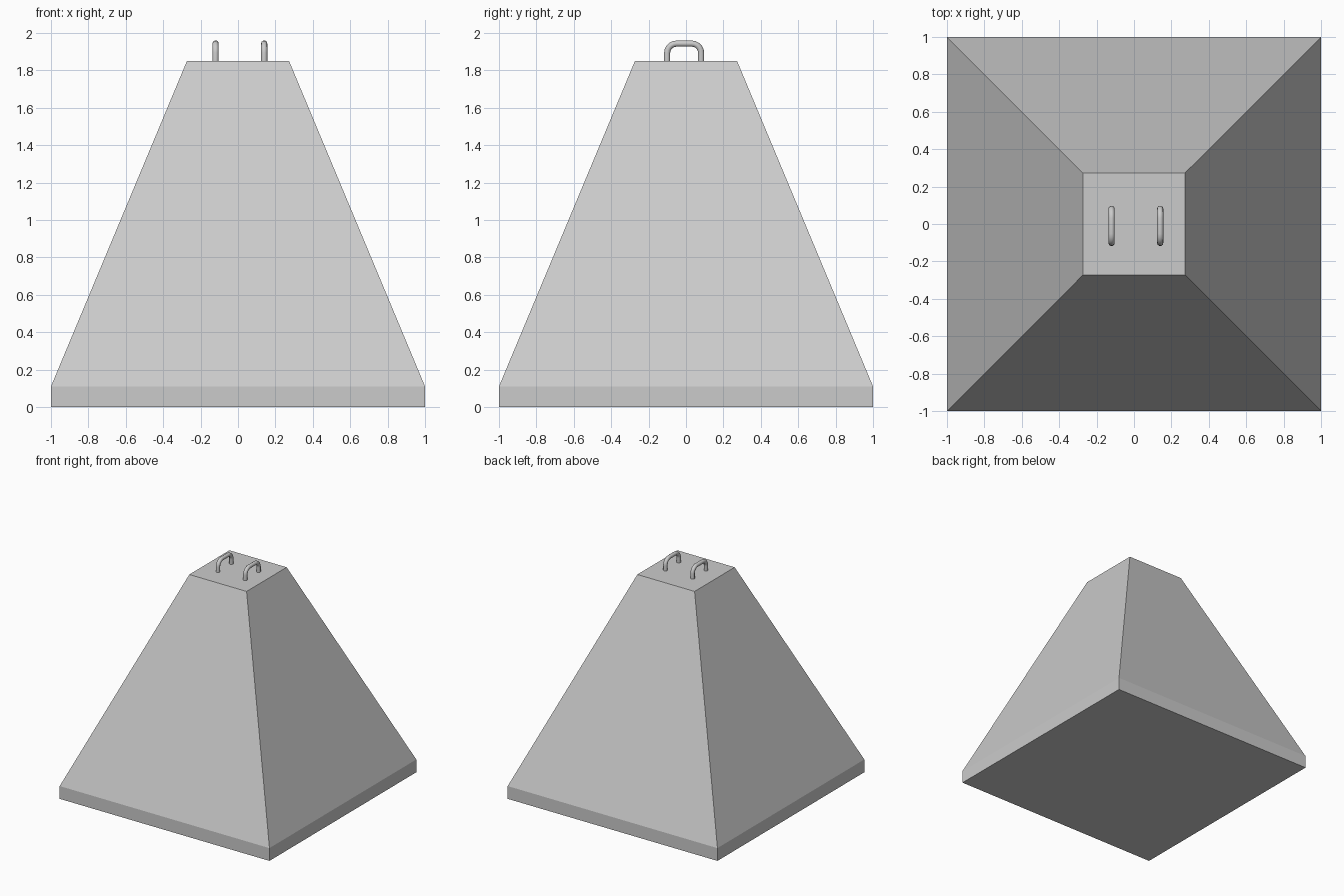
import bpy, bmesh, math

if "Cube" in bpy.data.objects:
    bpy.data.objects.remove(bpy.data.objects["Cube"])

# Concrete block: short vertical plinth, then a tapered body with a flat top
def make_block():
    bm = bmesh.new()
    rings = []
    for half, z in [(1.0, 0.0), (1.0, 0.11), (0.273, 1.85)]:
        rings.append([bm.verts.new((sx * half, sy * half, z))
                      for sx, sy in [(-1, -1), (1, -1), (1, 1), (-1, 1)]])
    for low, high in zip(rings, rings[1:]):
        for i in range(4):
            j = (i + 1) % 4
            bm.faces.new((low[i], low[j], high[j], high[i]))
    bm.faces.new(rings[0][::-1])
    bm.faces.new(rings[-1])
    mesh = bpy.data.meshes.new("tapered_block")
    bm.to_mesh(mesh)
    bm.free()
    bpy.context.collection.objects.link(bpy.data.objects.new("tapered_block", mesh))

# Lifting handle: round bar bent into a U with rounded corners
def make_handle(name, x, y0=-0.101, y1=0.081, foot=1.84, top=1.943, bend=0.05, steps=5):
    path = [(y0, foot)]
    for cy, start in [(y0 + bend, math.pi), (y1 - bend, math.pi / 2)]:
        for i in range(steps + 1):
            a = start - math.pi / 2 * i / steps
            path.append((cy + bend * math.cos(a), top - bend + bend * math.sin(a)))
    path.append((y1, foot))
    curve = bpy.data.curves.new(name, 'CURVE')
    curve.dimensions = '3D'
    curve.bevel_depth = 0.017
    curve.bevel_resolution = 3
    curve.use_fill_caps = True
    spline = curve.splines.new('POLY')
    spline.points.add(len(path) - 1)
    for p, (y, z) in zip(spline.points, path):
        p.co = (x, y, z, 1)
    ob = bpy.data.objects.new(name, curve)
    bpy.context.collection.objects.link(ob)
    # convert to a mesh and smooth the bar
    bpy.ops.object.select_all(action='DESELECT')
    ob.select_set(True)
    bpy.context.view_layer.objects.active = ob
    bpy.ops.object.convert(target='MESH')
    bpy.ops.object.shade_smooth_by_angle(angle=math.radians(50))

make_block()
make_handle("lifting_handle_left", -0.12)
make_handle("lifting_handle_right", 0.14)
